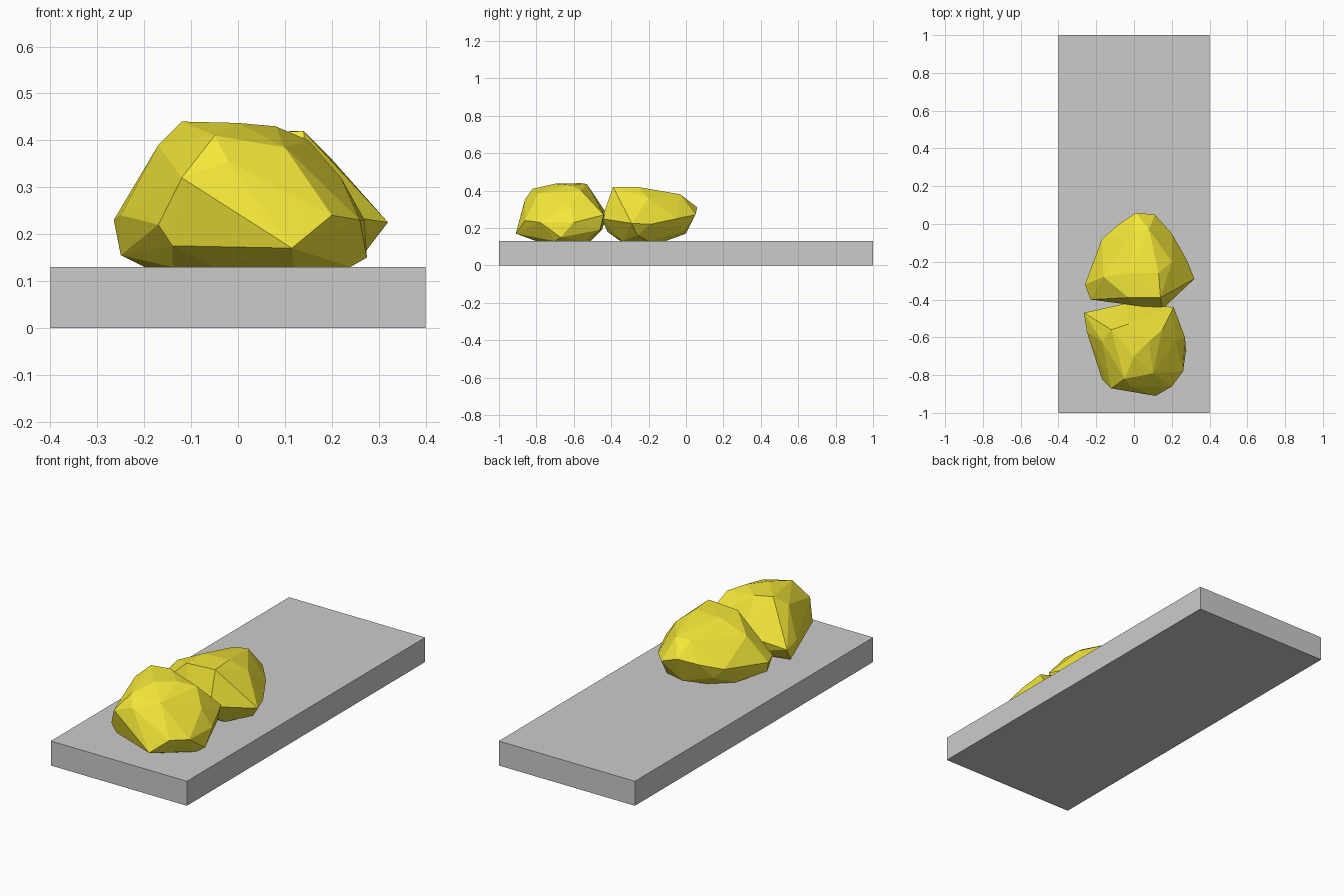
import bpy, bmesh
from mathutils import Vector

if "Cube" in bpy.data.objects:
    bpy.data.objects.remove(bpy.data.objects["Cube"])

yellow = bpy.data.materials.new("yellow_stone")
yellow.diffuse_color = (0.9, 0.8, 0.04, 1)
yellow.use_nodes = True
yellow.node_tree.nodes["Principled BSDF"].inputs["Base Color"].default_value = yellow.diffuse_color


def add_object(name, bm, material=None):
    bmesh.ops.recalc_face_normals(bm, faces=bm.faces)
    mesh = bpy.data.meshes.new(name)
    bm.to_mesh(mesh)
    bm.free()
    if material:
        mesh.materials.append(material)
    obj = bpy.data.objects.new(name, mesh)
    bpy.context.collection.objects.link(obj)
    return obj


def rock(name, base, corners):
    """Faceted boulder: hull around a flat base outline and chiselled corners."""
    bm = bmesh.new()
    for x, y in base:
        bm.verts.new((x, y, 0.13))
    for p in corners:
        bm.verts.new(p)
    hull = bmesh.ops.convex_hull(bm, input=bm.verts)
    inside = [g for g in set(hull["geom_interior"] + hull["geom_unused"])
              if isinstance(g, bmesh.types.BMVert)]
    bmesh.ops.delete(bm, geom=inside, context='VERTS')
    return add_object(name, bm, yellow)


# Flat slab
bm = bmesh.new()
bmesh.ops.create_cube(bm, size=1)
for v in bm.verts:
    v.co = Vector((v.co.x * 0.8, v.co.y * 2, (v.co.z + 0.5) * 0.13))
add_object("slab", bm)

# Front boulder: base, lower belt, widest belt, crown
rock("front_rock",
     [(-.14, -.74), (-.2, -.56), (0, -.51), (.18, -.54), (.24, -.7), (.12, -.8), (-.05, -.79)],
     [(-.06, -.84, .175), (.115, -.91, .17), (-.14, -.82, .175), (-.25, -.52, .155),
      (.275, -.67, .15), (.2, -.46, .19), (-.1, -.45, .19),
      (-.265, -.47, .23), (-.25, -.57, .24), (-.17, -.82, .22), (-.12, -.87, .32),
      (-.02, -.86, .355), (.15, -.87, .245), (.2, -.86, .24), (.26, -.78, .23),
      (.27, -.6, .23), (.21, -.44, .27), (-.04, -.42, .27),
      (.1, -.79, .385), (-.05, -.82, .41), (-.17, -.62, .39), (-.12, -.56, .44),
      (-.03, -.53, .435), (0, -.7, .437), (.08, -.62, .43), (.15, -.56, .40),
      (.22, -.62, .32)])

# Back boulder
rock("back_rock",
     [(-.17, -.3), (0, -.35), (.16, -.34), (.2, -.2), (.1, -.11), (-.05, -.11), (-.15, -.2)],
     [(.02, 0, .17), (.12, -.01, .18), (-.24, -.34, .16), (.27, -.26, .16),
      (-.12, -.06, .2), (.1, -.42, .18),
      (.01, .06, .31), (.11, .05, .27), (.2, -.05, .25), (.28, -.19, .22),
      (.32, -.29, .225), (.15, -.45, .25), (-.23, -.4, .22), (-.26, -.32, .22),
      (-.17, -.08, .25), (-.08, 0, .28), (0, -.43, .3),
      (-.03, -.39, .41), (.14, -.39, .42), (.13, -.26, .42), (-.02, -.26, .415),
      (.08, -.03, .38), (0, -.04, .37), (.2, -.2, .36), (-.16, -.28, .35)])
